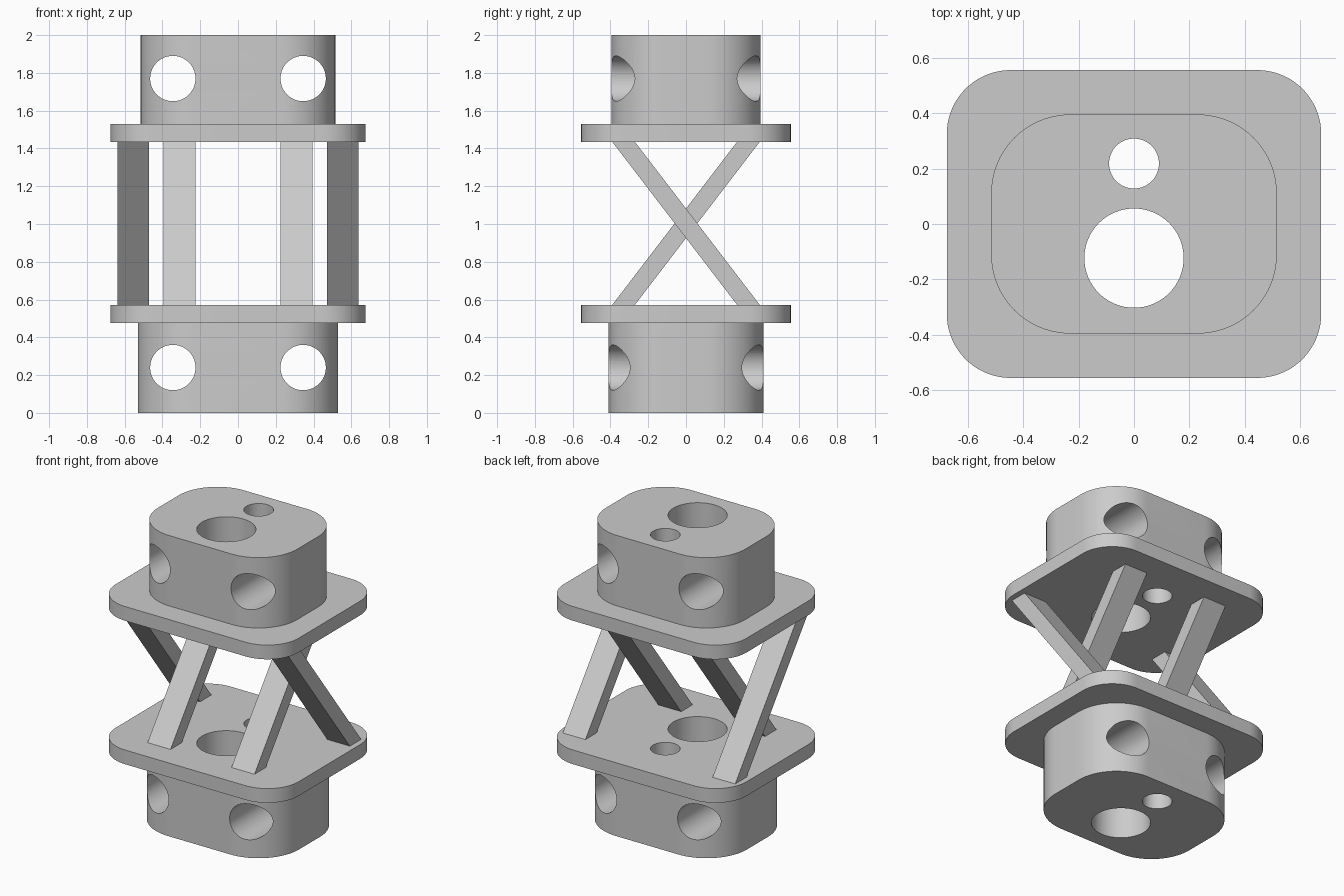
import bpy, bmesh, math
from mathutils import Matrix

if "Cube" in bpy.data.objects:
    bpy.data.objects.remove(bpy.data.objects["Cube"], do_unlink=True)

grey = bpy.data.materials.new("plain grey")
grey.use_nodes = True
colour = (0.6, 0.6, 0.6, 1)
grey.diffuse_color = colour
grey.node_tree.nodes["Principled BSDF"].inputs["Base Color"].default_value = colour


def add_object(name, bm):
    bmesh.ops.recalc_face_normals(bm, faces=bm.faces)
    mesh = bpy.data.meshes.new(name)
    bm.to_mesh(mesh)
    bm.free()
    mesh.materials.append(grey)
    obj = bpy.data.objects.new(name, mesh)
    bpy.context.collection.objects.link(obj)
    return obj


def prism(name, points, offset):
    """Extrude a flat outline of 3D points along an offset vector."""
    bm = bmesh.new()
    face = bm.faces.new([bm.verts.new(p) for p in points])
    new = bmesh.ops.extrude_face_region(bm, geom=[face], use_keep_orig=True)["geom"]
    verts = [v for v in new if isinstance(v, bmesh.types.BMVert)]
    bmesh.ops.translate(bm, verts=verts, vec=offset)
    return add_object(name, bm)


def rounded_box(name, hx, hy, radius, z0, z1, steps=20):
    points = []
    for corner, (sx, sy) in enumerate([(1, 1), (-1, 1), (-1, -1), (1, -1)]):
        for i in range(steps + 1):
            a = math.pi / 2 * (corner + i / steps)
            points.append((sx * (hx - radius) + radius * math.cos(a),
                           sy * (hy - radius) + radius * math.sin(a), z0))
    return prism(name, points, (0, 0, z1 - z0))


def hole_cutter(name, centre, radius, axis):
    bm = bmesh.new()
    turn = Matrix.Rotation(math.pi / 2, 4, "X") if axis == "Y" else Matrix()
    bmesh.ops.create_cone(bm, cap_ends=True, segments=64, radius1=radius, radius2=radius,
                          depth=3, matrix=Matrix.Translation(centre) @ turn)
    return add_object(name, bm)


def combine(target, other, operation):
    mod = target.modifiers.new(operation, "BOOLEAN")
    mod.operation = operation
    mod.solver = "EXACT"
    mod.object = other
    bpy.context.view_layer.objects.active = target
    bpy.ops.object.modifier_apply(modifier=mod.name)
    bpy.data.objects.remove(other, do_unlink=True)


def end_piece(name, hx, hy, radius, block_z, plate_z):
    """Rounded block joined to a flange plate, drilled upright and front to back."""
    body = rounded_box(name, hx, hy, radius, *block_z)
    combine(body, rounded_box("flange", 0.675, 0.555, 0.23, *plate_z), "UNION")
    hole_z = 0.24 if plate_z[0] < 1 else 1.77
    holes = [((0, -0.123, 1), 0.179, "Z"), ((0, 0.218, 1), 0.09, "Z"),
             ((-0.345, 0, hole_z), 0.12, "Y"), ((0.345, 0, hole_z), 0.12, "Y")]
    for hole in holes:
        combine(body, hole_cutter("hole", *hole), "DIFFERENCE")
    bpy.ops.object.select_all(action="DESELECT")
    body.select_set(True)
    bpy.context.view_layer.objects.active = body
    bpy.ops.object.shade_smooth_by_angle(angle=math.radians(30))


# Upper and lower end pieces
end_piece("lower_block", 0.53, 0.41, 0.30, (0, 0.53), (0.477, 0.572))
end_piece("upper_block", 0.515, 0.395, 0.285, (1.48, 2), (1.435, 1.53))

# Crossed struts: the inner pair leans back, the outer pair leans forward
for side, s in (("left", 1), ("right", -1)):
    for kind, x0, x1, lean in (("inner", 0.225, 0.395, 1), ("outer", 0.47, 0.637, -1)):
        outline = [(s * x0, lean * y, z) for y, z in
                   ((-0.392, 0.57), (-0.272, 0.57), (0.392, 1.437), (0.272, 1.437))]
        prism(f"{side}_{kind}_strut", outline, (s * (x1 - x0), 0, 0))
